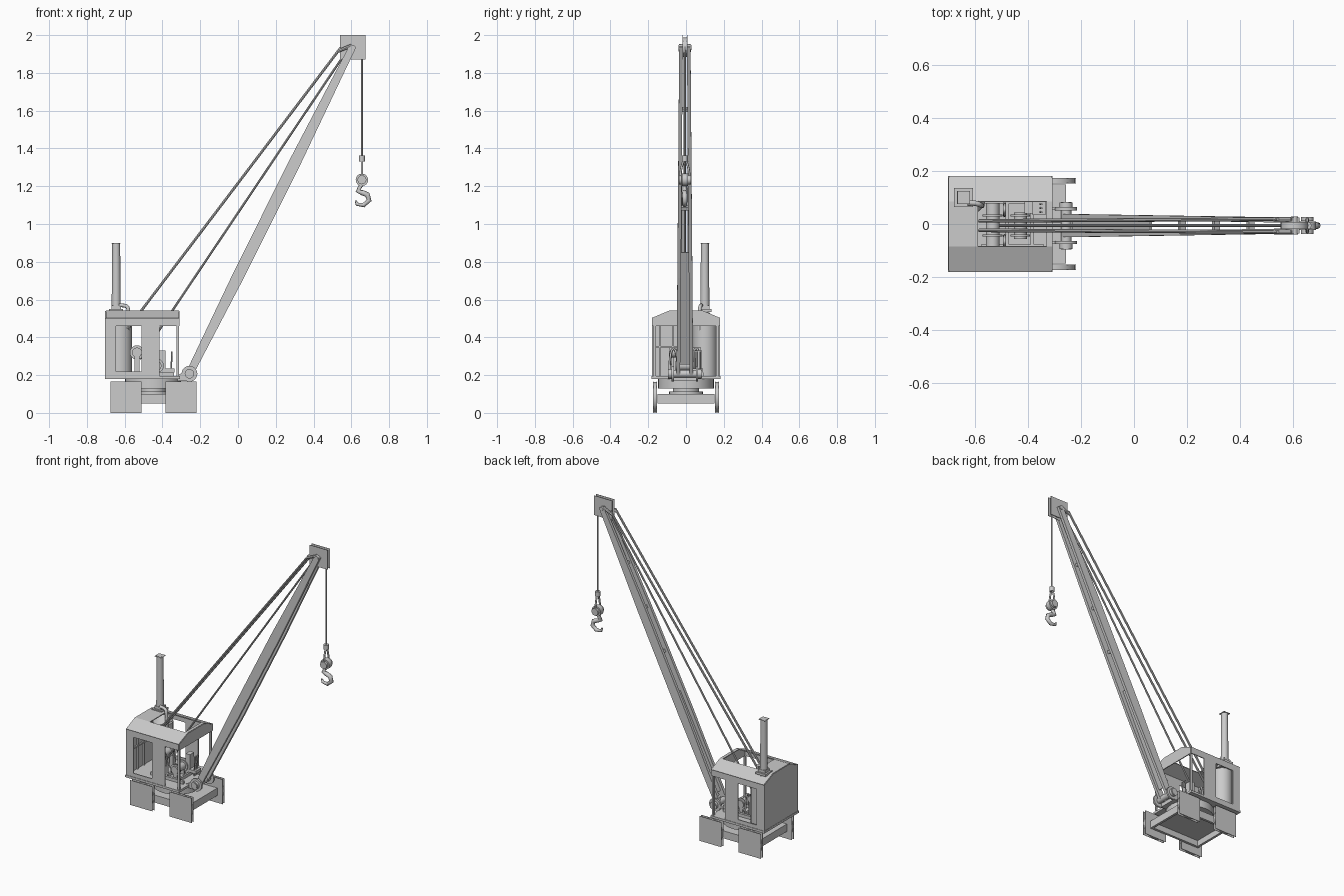
import bpy, bmesh, math
from mathutils import Vector

if "Cube" in bpy.data.objects:
    bpy.data.objects.remove(bpy.data.objects["Cube"])

C = -0.006  # boom centre line in y


def finish(name, bm):
    bmesh.ops.recalc_face_normals(bm, faces=bm.faces)
    me = bpy.data.meshes.new(name)
    bm.to_mesh(me)
    bm.free()
    ob = bpy.data.objects.new(name, me)
    bpy.context.collection.objects.link(ob)
    return ob


def smooth(ob):
    bpy.ops.object.select_all(action='DESELECT')
    ob.select_set(True)
    bpy.context.view_layer.objects.active = ob
    bpy.ops.object.shade_smooth_by_angle(angle=math.radians(40))
    return ob


def box(name, x0, x1, y0, y1, z0, z1):
    bm = bmesh.new()
    bmesh.ops.create_cube(bm, size=1)
    for v in bm.verts:
        v.co = ((x0 + x1) / 2 + v.co.x * (x1 - x0), (y0 + y1) / 2 + v.co.y * (y1 - y0),
                (z0 + z1) / 2 + v.co.z * (z1 - z0))
    return finish(name, bm)


def rod(name, a, b, r, r2=None, n=16, caps=True):
    a, b = Vector(a), Vector(b)
    bm = bmesh.new()
    bmesh.ops.create_cone(bm, cap_ends=caps, segments=n, radius1=r,
                          radius2=r if r2 is None else r2, depth=(b - a).length)
    q = Vector((0, 0, 1)).rotation_difference(b - a)
    for v in bm.verts:
        v.co = q @ v.co + (a + b) / 2
    return smooth(finish(name, bm))


def prism(name, pts, y0, y1):
    """Extrude an x-z outline along y."""
    bm = bmesh.new()
    f = bm.faces.new([bm.verts.new((x, y0, z)) for x, z in pts])
    ret = bmesh.ops.extrude_face_region(bm, geom=[f])
    for v in ret['geom']:
        if isinstance(v, bmesh.types.BMVert):
            v.co.y = y1
    return finish(name, bm)


def shell(name, faces, t=0.006):
    """Thin sheet panels, thickened inward."""
    bm = bmesh.new()
    for f in faces:
        bm.faces.new([bm.verts.new(p) for p in f])
    bmesh.ops.remove_doubles(bm, verts=bm.verts, dist=1e-4)
    ob = finish(name, bm)
    m = ob.modifiers.new('thickness', 'SOLIDIFY')
    m.thickness, m.offset = t, 0
    return ob


def pipe(name, pts, r, smooth_path=True):
    cu = bpy.data.curves.new(name, 'CURVE')
    cu.dimensions, cu.bevel_depth, cu.bevel_resolution, cu.use_fill_caps = '3D', r, 2, True
    cu.resolution_u = 5
    sp = cu.splines.new('NURBS' if smooth_path else 'POLY')
    sp.points.add(len(pts) - 1)
    for p, co in zip(sp.points, pts):
        p.co = (*co, 1)
    if smooth_path:
        sp.use_endpoint_u, sp.order_u = True, 3
    ob = bpy.data.objects.new(name, cu)
    bpy.context.collection.objects.link(ob)
    return ob


# Wheels: square side plates with a round tread between
for s in (-1, 1):
    for i, x in enumerate((-0.592, -0.302)):
        n = f"{'front' if s < 0 else 'back'}_wheel_{i}"
        for j, y in enumerate((0.154, 0.173)):
            box(f"{n}_plate_{j}", x - 0.082, x + 0.082, s * y - 0.001, s * y + 0.001, 0, 0.165)
        rod(n + "_tread", (x, s * 0.154, 0.0825), (x, s * 0.173, 0.0825), 0.081, n=24, caps=False)

# Chassis frame
for s in (-1, 1):
    box("chassis_side_beam", -0.64, -0.257, s * 0.142 - 0.008, s * 0.142 + 0.008, 0.05, 0.10)
for x in (-0.632, -0.265):
    box("chassis_end_beam", x - 0.008, x + 0.008, -0.134, 0.134, 0.05, 0.10)
box("chassis_deck", -0.625, -0.273, -0.134, 0.134, 0.09, 0.10)

# Turntable
rod("turntable_base", (-0.45, 0, 0.10), (-0.45, 0, 0.112), 0.09, n=24)
rod("turntable_neck", (-0.45, 0, 0.112), (-0.45, 0, 0.13), 0.07, n=24)
rod("turntable_ring", (-0.45, 0, 0.13), (-0.45, 0, 0.18), 0.148, n=32)

# Cab floor and boom mount
box("cab_floor", -0.705, -0.308, -0.182, 0.182, 0.18, 0.195)
box("boom_mount", -0.32, -0.275, -0.07, 0.06, 0.17, 0.195)

# Cab walls, eave bands, gables and open roof
X0, X1, W, B, E, T = -0.70, -0.312, 0.176, 0.195, 0.50, 0.54
for s in (-1, 1):
    y = s * W
    side = "front" if s < 0 else "back"
    for n, a, b, z0, z1 in (("rear_panel", X0, -0.645, B, 0.46), ("middle_panel", -0.51, -0.415, B, 0.46),
                            ("eave_band", X0, X1, 0.46, E)):
        box(f"{side}_{n}", a, b, y - 0.003, y + 0.003, z0, z1)
    box(f"{side}_corner_post", X1 - 0.013, X1, s * 0.166 - 0.006, s * 0.166 + 0.006, B, 0.46)
    box(f"{side}_sill", -0.645, -0.51, y - 0.003, y + 0.003, B, 0.22)
shell("rear_wall", [[(X0, -W, B), (X0, W, B), (X0, W, E), (X0, 0.085, T), (X0, -0.085, T), (X0, -W, E)]])
shell("front_gable", [[(X1, -W, 0.46), (X1, W, 0.46), (X1, W, E), (X1, 0.085, T), (X1, -0.085, T), (X1, -W, E)]])
cuts = (X0, -0.59, -0.332, X1)
roof = []
for i in range(3):
    a, b = cuts[i], cuts[i + 1]
    for s in (-1, 1):
        roof.append([(a, s * 0.18, E), (b, s * 0.18, E), (b, s * 0.085, T), (a, s * 0.085, T)])
    if i != 1:
        roof.append([(a, -0.085, T), (b, -0.085, T), (b, 0.085, T), (a, 0.085, T)])
shell("cab_roof", roof)
for y in (-0.14, -0.07, 0.0):
    box("rear_wall_rib", X0, X0 + 0.012, y - 0.004, y + 0.004, B, 0.50)
box("rear_wall_rail", X0, X0 + 0.012, -0.17, 0.17, 0.345, 0.355)

# Boiler and chimney
rod("boiler", (-0.625, 0.1, B), (-0.625, 0.1, 0.47), 0.064, n=20)
rod("boiler_top", (-0.625, 0.1, 0.47), (-0.635, 0.1, 0.53), 0.064, 0.025, n=20)
box("chimney_base", -0.682, -0.61, 0.064, 0.136, 0.535, 0.55)
box("chimney_collar", -0.67, -0.62, 0.075, 0.125, 0.55, 0.568)
rod("chimney", (-0.645, 0.1, 0.56), (-0.645, 0.1, 0.90), 0.024, 0.021, n=16)
box("chimney_cap", -0.669, -0.621, 0.076, 0.124, 0.896, 0.899)
pipe("steam_pipe", [(-0.63, 0.08, 0.57), (-0.60, 0.08, 0.57), (-0.575, 0.07, 0.555), (-0.575, 0.07, 0.44)], 0.01)

# Winch: two drums on bearing stands, hooped pipes
for n, x, z, r, w in (("rear", -0.535, 0.32, 0.026, 0.085), ("fore", -0.43, 0.25, 0.025, 0.05)):
    rod(n + "_drum", (x, -w + C, z), (x, w + C, z), r)
    for s in (-1, 1):
        rod(n + "_drum_flange", (x, C + s * 0.034, z), (x, C + s * 0.042, z), r + 0.012)
        y = C + s * (w - 0.012)
        box(n + "_drum_stand", x - 0.014, x + 0.014, y - 0.006, y + 0.006, B, z)
for s in (-1, 1):
    y = C + s * 0.06
    pipe("hoop_pipe", [(-0.49, y - 0.022, B), (-0.49, y - 0.022, 0.34), (-0.49, y + 0.022, 0.34),
                       (-0.49, y + 0.022, B)], 0.006)
    box("engine_bed_rail", -0.58, -0.34, s * 0.085 - 0.008, s * 0.085 + 0.008, B, 0.215)
for x in (-0.48, -0.385):
    box("engine_bed_cross", x - 0.006, x + 0.006, -0.085, 0.085, B, 0.215)

# Operator controls
box("control_box", -0.415, -0.383, 0.04, 0.085, B, 0.33)
box("operator_seat", -0.385, -0.335, 0.035, 0.09, 0.215, 0.235)
for y in (0.045, 0.06, 0.075):
    rod("control_lever", (-0.355, y, B), (-0.35, y, 0.325), 0.004, n=8)

# Boom pivot
PX, PZ = -0.257, 0.207
rod("pivot_axle", (PX, C - 0.09, PZ), (PX, C + 0.09, PZ), 0.02)
for s in (-1, 1):
    rod("pivot_flange", (PX, C + s * 0.058, PZ), (PX, C + s * 0.07, PZ), 0.042, n=20)
    y = C + s * 0.064
    prism("pivot_bracket", [(-0.33, 0.18), (-0.27, 0.168), (-0.23, 0.185), (-0.27, 0.225), (-0.33, 0.195)],
          y - 0.005, y + 0.005)
    rod("pivot_hub", (PX, C + s * 0.07, PZ), (PX, C + s * 0.088, PZ), 0.025)

# Boom: twin tapered beams, with tie plates between
foot, head = Vector((PX, PZ)), Vector((0.61, 1.945))
d = (head - foot).normalized()
nrm = Vector((-d.y, d.x))
L = (head - foot).length


def at(t, off):
    return tuple(foot + d * (L * t) + nrm * off)


outline = [at(0, .02), at(.3, .031), at(.65, .031), at(1, .018), at(1, -.018), at(.65, -.031), at(.3, -.031), at(0, -.02)]
for s in (-1, 1):
    ob = prism("boom_beam", outline, C + s * 0.017, C + s * 0.036)
    for v in ob.data.vertices:
        t = (Vector((v.co.x, v.co.z)) - foot).dot(d) / L
        v.co.y += s * (0.008 - 0.014 * t)
prism("boom_web_plate", [at(.03, .004), at(.37, .004), at(.37, -.004), at(.03, -.004)], C - 0.025, C + 0.025)
for t in (.5, .65, .8):
    prism("boom_tie", [at(t, .012), at(t + .01, .012), at(t + .01, -.012), at(t, -.012)], C - 0.02, C + 0.02)

# Boom head: square sheave plates around a pulley
for s in (-1, 1):
    y = C + s * 0.012
    box("head_plate", 0.54, 0.675, y - 0.0012, y + 0.0012, 1.87, 2.0)
rod("head_pulley", (0.607, C - 0.011, 1.935), (0.607, C + 0.011, 1.935), 0.052, n=24, caps=False)
rod("head_axle", (0.607, C - 0.034, 1.935), (0.607, C + 0.034, 1.935), 0.013)

# Stay rods and hoist ropes
for s in (-1, 1):
    y = C + s * 0.024
    rod("stay_rod", (-0.585, C + s * 0.018, 0.445), (0.545, y, 1.935), 0.007, n=8)
    rod("stay_rod_end", (0.53, y, 1.915), (0.60, y, 1.945), 0.009, n=8)
rod("hoist_rope", (-0.52, C, 0.285), (0.595, C, 1.945), 0.006, n=8)
HX = 0.656
rod("hook_rope", (HX, C, 1.35), (HX, C, 1.94), 0.005, n=8)

# Hook block, shackle and hook
rod("rope_socket", (HX, C, 1.33), (HX, C, 1.362), 0.016, n=12)
for s in (-1, 1):
    pipe("shackle_side", [(HX, C + s * 0.006, 1.335), (HX, C + s * 0.026, 1.29), (HX, C + s * 0.024, 1.23)], 0.006)
    rod("hook_pin_cap", (HX, C + s * 0.017, 1.234), (HX, C + s * 0.032, 1.234), 0.024, n=12)
rod("hook_eye", (HX, C - 0.016, 1.234), (HX, C + 0.016, 1.234), 0.033, n=16)
hook = pipe("hook", [(HX, C, 1.215), (0.635, C, 1.175), (0.66, C, 1.165), (0.685, C, 1.155), (0.694, C, 1.125),
                     (0.665, C, 1.10), (0.63, C, 1.105), (0.622, C, 1.125)], 0.012, False)
for p, r in zip(hook.data.splines[0].points, (1, 1.1, 1.2, 1.2, 1.1, 1, 0.8, 0.35)):
    p.radius = r
